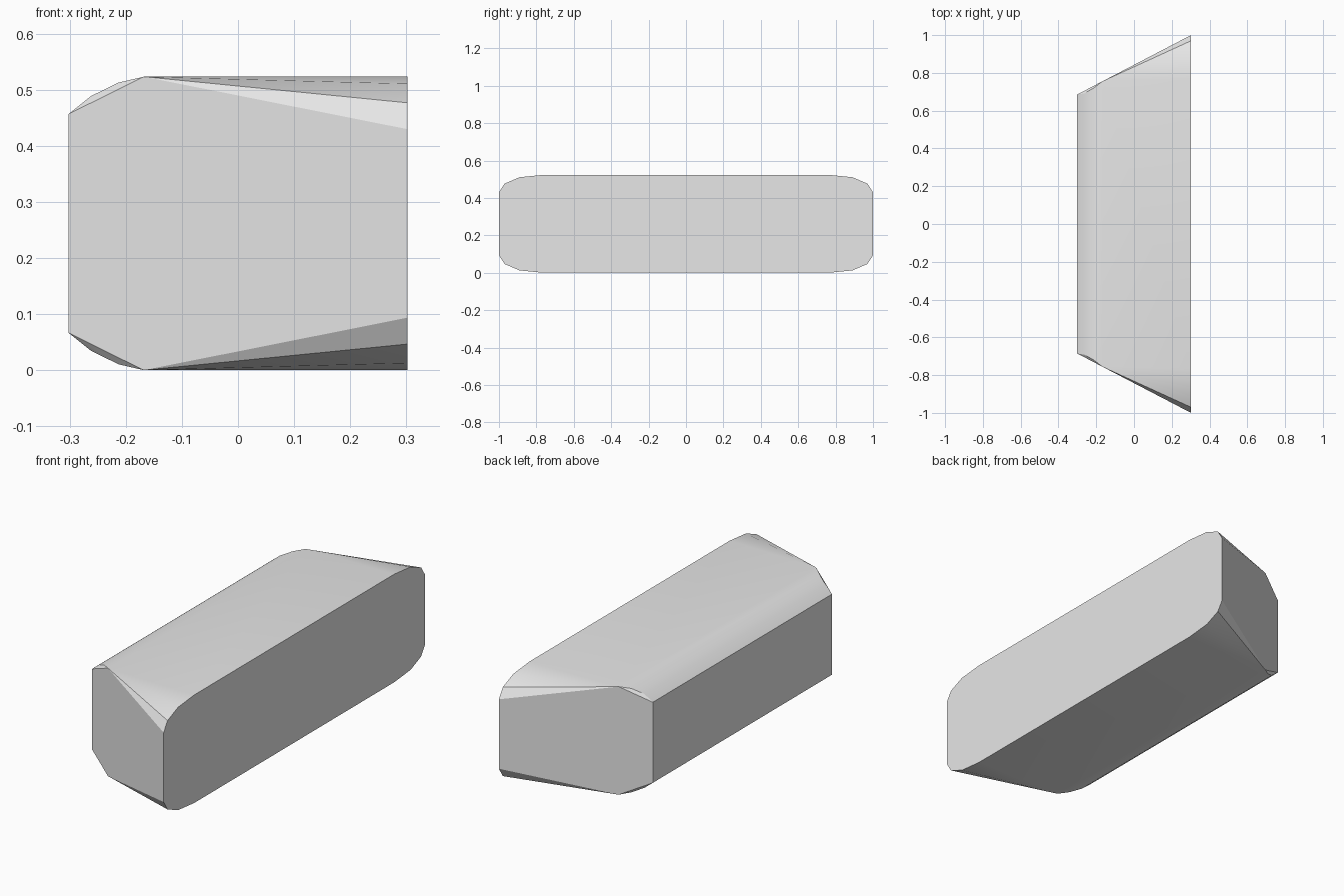
import bpy, bmesh, math

cube = bpy.data.objects.get("Cube")
if cube:
    bpy.data.objects.remove(cube, do_unlink=True)

MID = 0.2615  # height of the horizontal symmetry plane

# One quarter of the outline: x, y, height above the middle
wide_end = [(0.302, 1.0, 0.168), (0.302, 0.97, 0.215),
            (0.302, 0.89, 0.249), (0.302, 0.765, MID)]
rounded_edge = [(-0.302, 0.685, 0.195), (-0.262, 0.692, 0.227),
                (-0.213, 0.72, 0.251), (-0.168, 0.755, MID)]

# Tapered block: mirror the quarter and skin it as a convex solid
bm = bmesh.new()
for sy in (-1, 1):
    for sz in (-1, 1):
        for x, y, z in wide_end + rounded_edge:
            bm.verts.new((x, sy * y, MID + sz * z))
bmesh.ops.convex_hull(bm, input=bm.verts)
bmesh.ops.dissolve_limit(bm, angle_limit=math.radians(1.5),
                         verts=bm.verts, edges=bm.edges)
bmesh.ops.recalc_face_normals(bm, faces=bm.faces)
mesh = bpy.data.meshes.new("tapered_block")
bm.to_mesh(mesh)
bm.free()
block = bpy.data.objects.new("tapered_block", mesh)
bpy.context.collection.objects.link(block)

# Plain grey material
mat = bpy.data.materials.new("plain_grey")
mat.use_nodes = True
grey = (0.8, 0.8, 0.8, 1)
mat.diffuse_color = grey
mat.node_tree.nodes["Principled BSDF"].inputs["Base Color"].default_value = grey
mesh.materials.append(mat)

# Smooth the rounded edges, keep the corners sharp
bpy.context.view_layer.objects.active = block
block.select_set(True)
bpy.ops.object.shade_smooth_by_angle(angle=math.radians(30))
